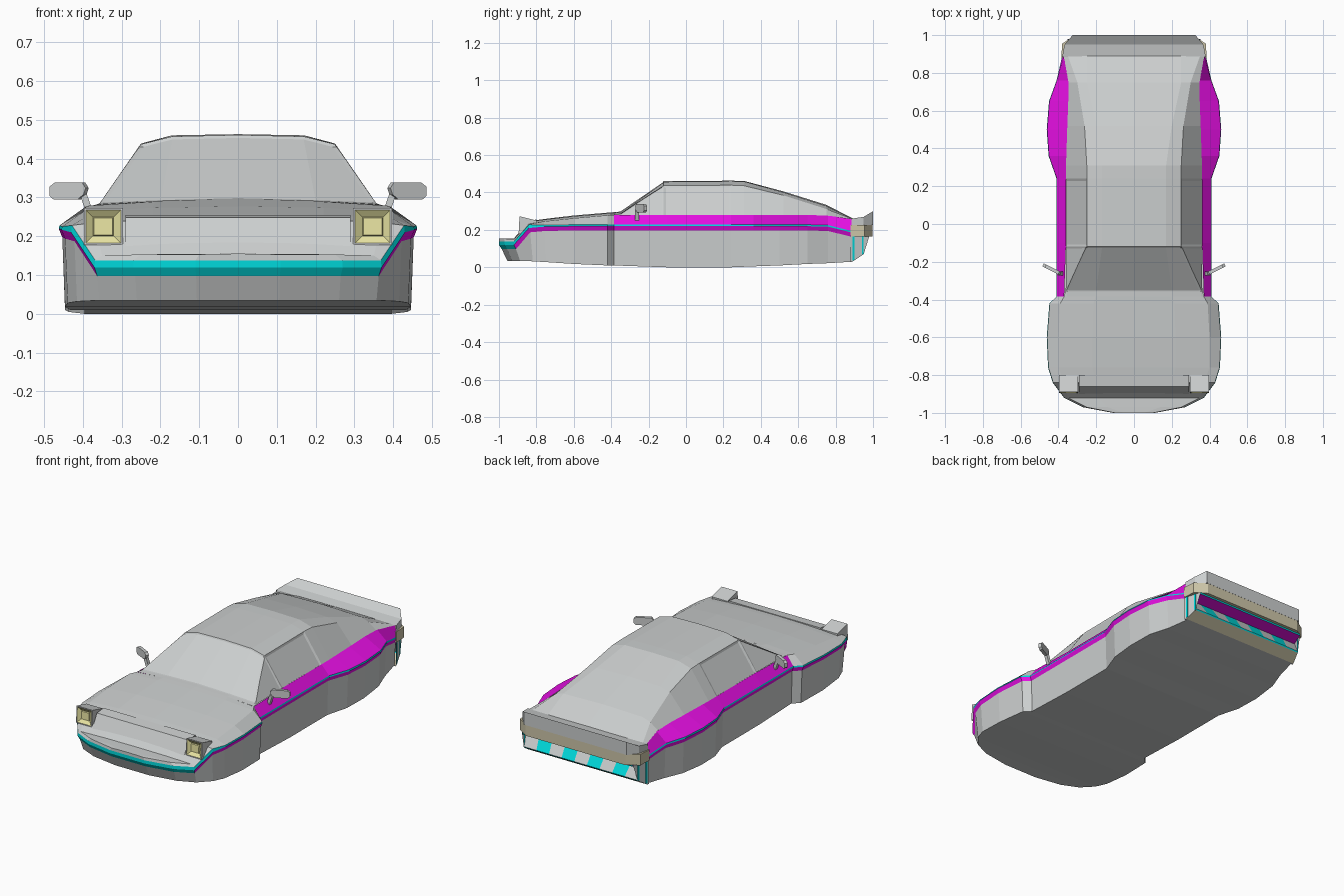
import bpy, bmesh, math
from mathutils import Matrix, Vector

cube = bpy.data.objects.get("Cube")
if cube:
    bpy.data.objects.remove(cube, do_unlink=True)


def material(name, r, g, b):
    m = bpy.data.materials.new(name)
    m.use_nodes = True
    m.diffuse_color = (r, g, b, 1)
    m.node_tree.nodes["Principled BSDF"].inputs["Base Color"].default_value = (r, g, b, 1)
    return m


MATS = [material("light_grey", 0.6, 0.62, 0.62),
        material("magenta", 0.8, 0.005, 0.78),
        material("cyan", 0.0, 0.7, 0.72),
        material("lamp_yellow", 0.8, 0.77, 0.36),
        material("beige", 0.62, 0.57, 0.4)]
GREY, MAGENTA, CYAN, YELLOW, BEIGE = range(5)


def grid(bm, rows, colour=lambda i, j: GREY):
    """Skin a list of equally long point rows with quads."""
    vs = [[bm.verts.new(p) for p in row] for row in rows]
    for i in range(len(vs) - 1):
        for j in range(len(vs[i]) - 1):
            f = bm.faces.new((vs[i][j], vs[i + 1][j], vs[i + 1][j + 1], vs[i][j + 1]))
            f.material_index = colour(i, j)


def face(bm, points, mat=GREY):
    f = bm.faces.new([bm.verts.new(p) for p in points])
    f.material_index = mat
    return f


def prism(bm, low, high, mat=GREY):
    """Solid between two matching outlines."""
    face(bm, low, mat)
    face(bm, high, mat)
    for k in range(len(low)):
        n = (k + 1) % len(low)
        face(bm, (low[k], low[n], high[n], high[k]), mat)


def tidy(bm, mirror=True):
    bmesh.ops.remove_doubles(bm, verts=bm.verts, dist=0.0005)
    if mirror:
        geom = bm.verts[:] + bm.edges[:] + bm.faces[:]
        bmesh.ops.mirror(bm, geom=geom, matrix=Matrix(), merge_dist=0.0005, axis='X')
        bmesh.ops.remove_doubles(bm, verts=bm.verts, dist=0.0005)
    bmesh.ops.dissolve_degenerate(bm, edges=bm.edges, dist=0.0002)
    bmesh.ops.recalc_face_normals(bm, faces=bm.faces)


def finish(name, bm):
    me = bpy.data.meshes.new(name)
    bm.to_mesh(me)
    bm.free()
    for m in MATS:
        me.materials.append(m)
    ob = bpy.data.objects.new(name, me)
    bpy.context.collection.objects.link(ob)
    return ob


# Lower body and hood: half width, y, belt z, floor z, shoulder x, shoulder z
STATIONS = [
    (0, -1, .12, .035, 0, .153), (.11, -1, .12, .035, .10, .153),
    (.27, -.97, .12, .035, .25, .153), (.37, -.92, .12, .035, .35, .15),
    (.43, -.84, .21, .032, .37, .235), (.455, -.76, .217, .028, .40, .245),
    (.462, -.6, .22, .018, .40, .262), (.448, -.42, .22, .01, .39, .278),
    (.41, -.385, .22, .01, .37, .28), (.41, -.1, .22, 0, .36, .28),
    (.41, .24, .22, 0, .36, .28), (.452, .36, .22, .005, .358, .28),
    (.462, .5, .22, .01, .353, .28), (.45, .65, .22, .018, .348, .28),
    (.41, .76, .217, .022, .347, .276), (.38, .89, .185, .03, .372, .258)]
HOOD_END = 8
CENTRE = [.155, .155, .155, .155, .246, .258, .277, .292, .295]

bm = bmesh.new()
rows, hood = [], []
for i, (x, y, belt, floor, sx, sz) in enumerate(STATIONS):
    low_y = y + max(0, -y - .7) * .15
    band = .018 if i < 5 else .008
    rows.append([(0, low_y, floor), (x * .965, low_y, floor),
                 (x * .98, y + max(0, -y - .7) * .05, belt - .023),
                 (x, y, belt), (x * .995, y, belt + band), (sx, y, sz)])
    if i <= HOOD_END:
        c = CENTRE[i]
        hood.append([(sx, y, sz), (sx * .55, y, sz + (c - sz) * .75), (0, y, c)])


def body_colour(i, j):
    if j == 2:
        return CYAN if i < 3 else MAGENTA
    if j == 3:
        return CYAN
    return MAGENTA if j == 4 and i >= HOOD_END else GREY


grid(bm, rows, body_colour)
grid(bm, hood)
tidy(bm)
finish("body_shell", bm)

# Cabin: y, then half section from the belt up to the roof centre
CABIN = [
    (-.385, (.37, .28), (.355, .282), (.2035, .291), (0, .295)),
    (-.36, (.365, .28), (.355, .285), (.2, .292), (0, .297)),
    (-.12, (.36, .28), (.25, .437), (.17, .457), (0, .461)),
    (.24, (.36, .28), (.25, .439), (.17, .46), (0, .463)),
    (.31, (.36, .28), (.25, .436), (.17, .459), (0, .462)),
    (.52, (.353, .28), (.262, .385), (.2, .401), (0, .406)),
    (.75, (.347, .277), (.3, .312), (.25, .328), (0, .334)),
    (.89, (.372, .258), (.35, .259), (.25, .26), (0, .262))]
bm = bmesh.new()
grid(bm, [[(x, y, z) for x, z in pts] for y, *pts in CABIN])
tidy(bm)


def cut_glass(y0, y1, x0, x1, rim):
    picked = []
    for f in bm.faces:
        c = f.calc_center_median()
        if y0 < c.y < y1 and x0 < c.x < x1:
            picked.append(f)
    if picked:
        bmesh.ops.inset_region(bm, faces=picked, thickness=rim, depth=-.004,
                               use_even_offset=True)


cut_glass(-.3, -.18, -.28, .28, .008)
for lo, hi in ((.28, .5), (-.5, -.28)):
    cut_glass(-.1, .2, lo, hi, .012)
    cut_glass(-.3, -.18, lo, hi, .01)
finish("cabin", bm)

# Sloping panel between the headlights
bm = bmesh.new()
side = [(-.91, .155), (-.86, .248), (-.8, .255), (-.8, .2), (-.89, .14)]
prism(bm, [(-.29, y, z) for y, z in side], [(.29, y, z) for y, z in side])
tidy(bm, False)
finish("nose_panel", bm)

# Raised headlights with recessed lamps
bm = bmesh.new()
side = [(-.895, .178), (-.89, .273), (-.8, .25), (-.8, .18)]
prism(bm, [(.297, y, z) for y, z in side], [(.397, y, z) for y, z in side])
tidy(bm)
for front in [f for f in bm.faces if f.normal.y < -.9]:
    bmesh.ops.inset_individual(bm, faces=[front], thickness=.007)
    for rim, depth in ((.026, -.014), (.004, .006)):
        made = bmesh.ops.inset_individual(bm, faces=[front], thickness=rim, depth=depth)
        for f in made["faces"] + [front]:
            f.material_index = YELLOW
finish("headlights", bm)

# Door mirrors: stalk and turned head
bm = bmesh.new()
stalk = [(.368, .245), (.384, .24), (.405, .3), (.39, .31)]
prism(bm, [(x, -.272, z) for x, z in stalk], [(x, -.252, z) for x, z in stalk])
centre = Vector((.435, -.24, .316))
turn = Matrix.Rotation(math.radians(27), 3, 'Z')
head = [(-.052, .008), (-.042, .022), (.038, .022), (.052, .012),
        (.052, -.012), (.04, -.022), (-.028, -.022), (-.046, -.008)]
prism(bm, *[[centre + turn @ Vector((x, y, z)) for x, z in head] for y in (-.009, .009)])
tidy(bm)
finish("door_mirrors", bm)

# Tail: upturned spoiler
bm = bmesh.new()
sections = [[(w, y, .226), (w, y, z), (0, y, z)]
            for w, y, z in ((.38, .885, .26), (.368, .95, .27), (.325, 1, .3))]
grid(bm, sections)
face(bm, sections[-1] + [(0, 1, .226)])
tidy(bm)
finish("tail_spoiler", bm)

# Beige band under the spoiler
bm = bmesh.new()
plan = [(-.385, .88), (.385, .88), (.38, .955), (.315, .998), (-.315, .998), (-.38, .955)]
prism(bm, [(x, y, .165) for x, y in plan], [(x, y, .227) for x, y in plan], BEIGE)
tidy(bm, False)
finish("tail_band", bm)


# Rear bumper with a recessed chequered panel
def half_width(y):
    return .378 - (y - .89) * .3


COLUMNS = 9
PROFILE = [(.88, .03), (.89, .03), (.948, .066), (.952, .073), (.905, .145),
           (.978, .157), (.98, .166)]
STRIPS = [GREY, BEIGE, CYAN, None, MAGENTA, CYAN]
bm = bmesh.new()
grid(bm, [[(half_width(y) * (2 * c / COLUMNS - 1), y, z) for c in range(COLUMNS + 1)]
          for y, z in PROFILE],
     lambda i, j: (CYAN if j % 2 else GREY) if STRIPS[i] is None else STRIPS[i])
wall = [(.88, .03), (.89, .03), (.95, .07), (.98, .166), (.88, .166)]
for s in (-1, 1):
    face(bm, [(s * half_width(y), y, z) for y, z in wall])
tidy(bm, False)
finish("rear_bumper", bm)

# Cyan bars on the bumper sides
bm = bmesh.new()
for y, low in ((.896, .036), (.945, .068)):
    outline = [(y - .005, low), (y + .005, low + .004), (y + .005, .166), (y - .005, .166)]
    prism(bm, [(half_width(a) - .002, a, z) for a, z in outline],
          [(half_width(a) + .002, a, z) for a, z in outline], CYAN)
tidy(bm)
finish("bumper_side_bars", bm)
